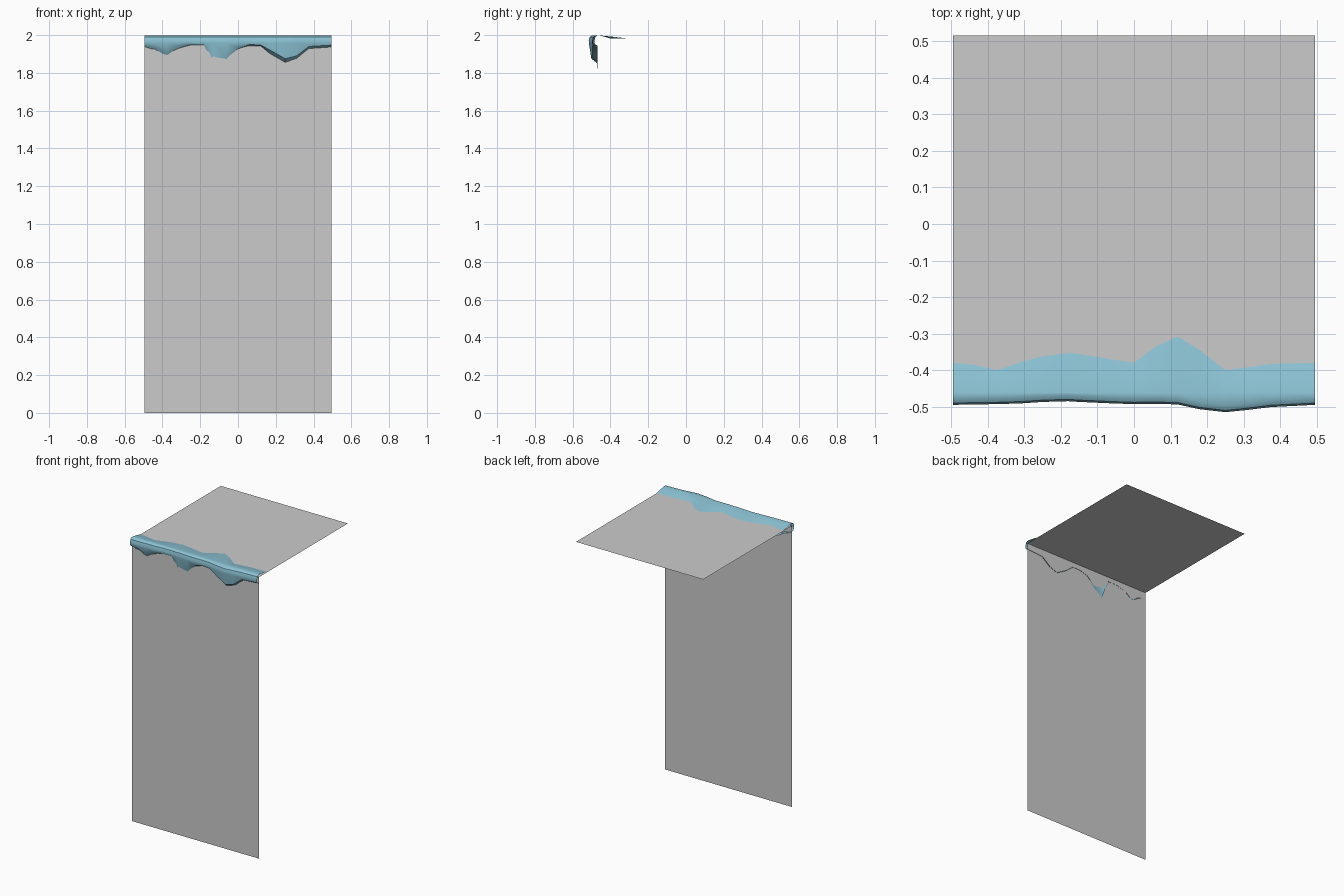
import bpy, bmesh

W = 0.495          # half width
WALL_Y, TOP_Z = -0.475, 1.981


def make_object(name, verts, faces):
    me = bpy.data.meshes.new(name)
    me.from_pydata(verts, [], faces)
    me.update()
    ob = bpy.data.objects.new(name, me)
    bpy.context.collection.objects.link(ob)
    return ob


# Plain block sides: one front wall and one top surface
make_object("front_wall", [(-W, WALL_Y, 0), (W, WALL_Y, 0), (W, WALL_Y, TOP_Z), (-W, WALL_Y, TOP_Z)], [(0, 1, 2, 3)])
make_object("top_surface", [(-W, WALL_Y, TOP_Z), (W, WALL_Y, TOP_Z), (W, 0.516, TOP_Z), (-W, 0.516, TOP_Z)], [(0, 1, 2, 3)])

# Ice edge stations: x, back edge y, front y, lip z, bottom z
stations = [
    (-0.495, -0.380, -0.495, 1.947, 1.935),
    (-0.440, -0.385, -0.494, 1.940, 1.918),
    (-0.375, -0.400, -0.493, 1.912, 1.880),
    (-0.310, -0.378, -0.491, 1.940, 1.925),
    (-0.250, -0.362, -0.487, 1.952, 1.943),
    (-0.180, -0.353, -0.485, 1.950, 1.944),
    (-0.150, -0.356, -0.487, 1.925, 1.880),
    (-0.125, -0.360, -0.488, 1.880, 1.805),
    (-0.060, -0.371, -0.491, 1.880, 1.850),
    (0.000, -0.380, -0.493, 1.937, 1.922),
    (0.060, -0.335, -0.492, 1.950, 1.940),
    (0.120, -0.308, -0.494, 1.948, 1.940),
    (0.180, -0.345, -0.507, 1.915, 1.890),
    (0.250, -0.400, -0.515, 1.875, 1.850),
    (0.310, -0.392, -0.509, 1.890, 1.872),
    (0.375, -0.383, -0.501, 1.940, 1.925),
    (0.495, -0.380, -0.495, 1.947, 1.933),
]
verts, faces = [], []
for x, yb, yf, zl, zb in stations:
    drop = min(1, (1.95 - zl) / 0.07)
    lip_y = yf + 0.004 + 0.010 * max(0, drop)
    profile = [(yb, TOP_Z + 0.001), ((yb - 0.46) / 2, 1.991), (-0.462, 1.999), (yf + 0.018, 1.999),
               (yf + 0.005, 1.990), (yf, 1.970), (yf + 0.001, 1.957), (lip_y, zl), (-0.468, zb)]
    verts += [(x, y, z) for y, z in profile]
n = 9
for i in range(len(stations) - 1):
    for j in range(n - 1):
        a = i * n + j
        faces.append((a, a + 1, a + n + 1, a + n))
ice = make_object("ice_edge", verts, faces)
mat = bpy.data.materials.new("ice_blue")
mat.diffuse_color = (0.27, 0.56, 0.68, 1)
ice.data.materials.append(mat)

# Smooth shading with a crisp underside lip
bpy.context.view_layer.objects.active = ice
ice.select_set(True)
bpy.ops.object.shade_smooth_by_angle(angle=0.7)
